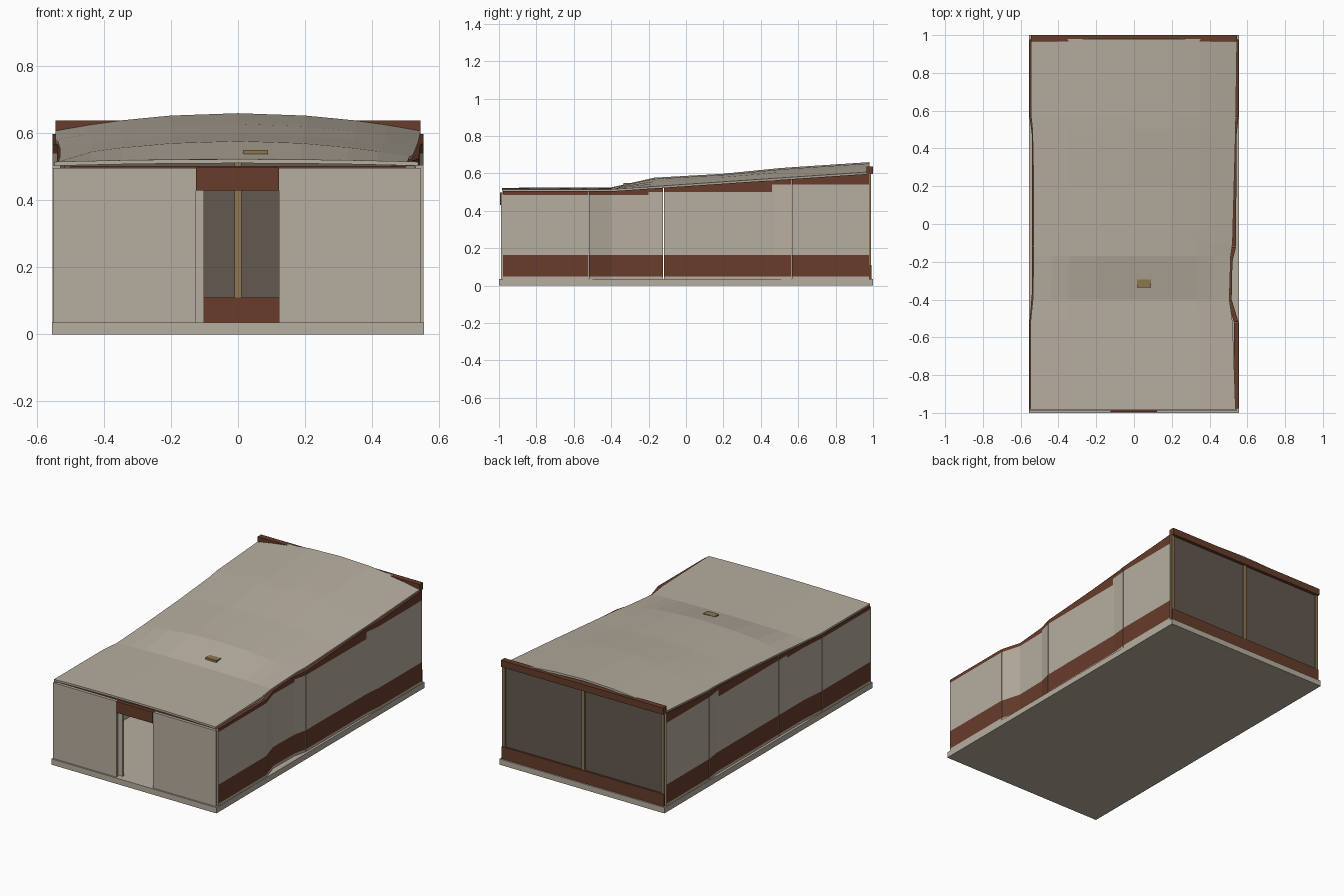
import bpy, bmesh

cube = bpy.data.objects.get("Cube")
if cube:
    bpy.data.objects.remove(cube, do_unlink=True)


def material(name, rgb):
    m = bpy.data.materials.new(name)
    m.use_nodes = True
    m.diffuse_color = (*rgb, 1)
    m.node_tree.nodes["Principled BSDF"].inputs["Base Color"].default_value = (*rgb, 1)
    return m


STONE = material("pale stone", (0.47, 0.42, 0.345))
BROWN = material("red brown", (0.135, 0.045, 0.023))
GLASS = material("dark glass", (0.125, 0.098, 0.08))
TAN = material("tan timber", (0.265, 0.18, 0.08))


def make_object(name, bm, *mats):
    bmesh.ops.recalc_face_normals(bm, faces=bm.faces)
    mesh = bpy.data.meshes.new(name)
    bm.to_mesh(mesh)
    bm.free()
    for m in mats:
        mesh.materials.append(m)
    ob = bpy.data.objects.new(name, mesh)
    bpy.context.collection.objects.link(ob)
    return ob


def box(name, x, y, z, mat):
    bm = bmesh.new()
    bmesh.ops.create_cube(bm, size=1)
    for v in bm.verts:
        v.co = [a + (b - a) * (c + 0.5) for (a, b), c in zip((x, y, z), v.co)]
    return make_object(name, bm, mat)


def lerp(points, y):
    """Piecewise linear value at y."""
    for (a, va), (b, vb) in zip(points, points[1:]):
        if y <= b:
            return va + (vb - va) * max(0, (y - a) / (b - a))
    return points[-1][1]


BASE = 0.035
FRONT, BACK = -0.98, 0.98
eave = [(FRONT, 0.505), (-0.4, 0.505), (BACK, 0.598)]
plan = {
    1: [(FRONT, 0.553), (-0.52, 0.553), (-0.4, 0.517), (-0.2, 0.521),
        (-0.12, 0.54), (0.47, 0.543), (0.565, 0.553), (BACK, 0.553)],
    -1: [(FRONT, 0.553), (-0.52, 0.553), (-0.36, 0.54),
         (0.47, 0.54), (0.565, 0.553), (BACK, 0.553)],
}
seams = [FRONT, -0.52, -0.12, 0.565, BACK]


# Folded side walls, in panels, with a brown plinth and a stepped brown fascia
def side_wall(name, side):
    bm = bmesh.new()
    thick, gap = 0.024, 0.002
    for start, end in zip(seams, seams[1:]):
        start, end = start + gap, end - gap
        folds = {y for y, _ in plan[side]} | {-0.2, 0.46}
        stops = [start] + sorted(y for y in folds if start + gap < y < end - gap) + [end]
        for y0, y1 in zip(stops, stops[1:]):
            mid = (y0 + y1) / 2
            fascia = 0.485 if mid < -0.2 else 0.5 if mid < 0.46 else 0.54
            rings = []
            for y in (y0, y1):
                x, top = lerp(plan[side], y), lerp(eave, y)
                levels = [BASE, 0.05, 0.165, min(fascia, top - 0.003), top]
                ring = [(x, z) for z in levels]
                ring += [(x - thick, top), (x - thick, BASE)]
                rings.append([bm.verts.new((side * a, y, z)) for a, z in ring])
            a, b = rings
            for i in range(len(a)):
                j = (i + 1) % len(a)
                f = bm.faces.new((a[i], a[j], b[j], b[i]))
                f.material_index = 1 if i in (1, 3, 4) else 0
            bm.faces.new(a)
            bm.faces.new(b)
    return make_object(name, bm, STONE, BROWN)


side_wall("left_wall", 1)
side_wall("right_wall", -1)

# Arched roof sheet, flat at the front and rising to the back
crown = [(FRONT, 0.523), (-0.4, 0.525), (-0.17, 0.577), (0.2, 0.598),
         (0.52, 0.63), (BACK, 0.66)]
roof_edge = {
    1: [(FRONT, 0.538), (-0.52, 0.522), (-0.4, 0.505), (-0.2, 0.508),
        (-0.1, 0.522), (0.5, 0.538), (BACK, 0.545)],
    -1: [(FRONT, 0.548), (-0.5, 0.548), (-0.36, 0.531), (0.45, 0.531),
         (0.56, 0.545), (BACK, 0.545)],
}
bm = bmesh.new()
rows = []
for y in (-0.985, -0.52, -0.4, -0.17, -0.1, 0.2, 0.5, 0.57, 0.98):
    low, high = lerp(eave, y) + 0.01, lerp(crown, y)
    row = []
    for t in (-1, -0.82, -0.65, -0.37, 0, 0.37, 0.65, 0.82, 1):
        x = t * lerp(roof_edge[1 if t > 0 else -1], y)
        row.append(bm.verts.new((x, y, low + (high - low) * (1 - t * t))))
    rows.append(row)
for r, s in zip(rows, rows[1:]):
    for i in range(len(r) - 1):
        bm.faces.new((r[i], r[i + 1], s[i + 1], s[i]))
for f in bm.faces:
    f.normal_update()
roof = make_object("roof", bm, STONE)
if roof.data.polygons[0].normal.z < 0:
    roof.data.flip_normals()
sheet = roof.modifiers.new("thickness", "SOLIDIFY")
sheet.thickness = 0.012
sheet.offset = -1

# Floor slab and the small roof hatch
box("floor_slab", (-0.555, 0.555), (-1, 1), (0, BASE), STONE)
box("roof_hatch", (0.015, 0.09), (-0.335, -0.293), (0.53, 0.55), TAN)

# Front wall, with a doorway and a sliding door pushed open behind it
box("front_wall_right", (-0.552, -0.125), (-0.99, -0.972), (BASE, 0.496), STONE)
box("front_wall_left", (0.123, 0.545), (-0.99, -0.972), (BASE, 0.496), STONE)
box("sliding_door", (-0.36, -0.102), (-0.962, -0.948), (BASE, 0.485), STONE)
box("door_lintel", (-0.125, 0.123), (-0.995, -0.972), (0.43, 0.498), BROWN)
box("front_top_plate", (-0.5, 0.5), (-0.972, -0.955), (0.488, 0.503), BROWN)

# Glazed back wall
box("back_glass", (-0.535, 0.535), (0.975, 0.981), (0.1, 0.6), GLASS)
box("back_sill", (-0.545, 0.545), (0.968, 0.992), (BASE, 0.11), BROWN)
box("back_beam", (-0.545, 0.545), (0.966, 1.0), (0.597, 0.638), BROWN)
for name, x in (("right", -0.535), ("middle", 0), ("left", 0.535)):
    box("back_post_" + name, (x - 0.01, x + 0.01), (0.968, 0.988), (0.1, 0.6), TAN)
